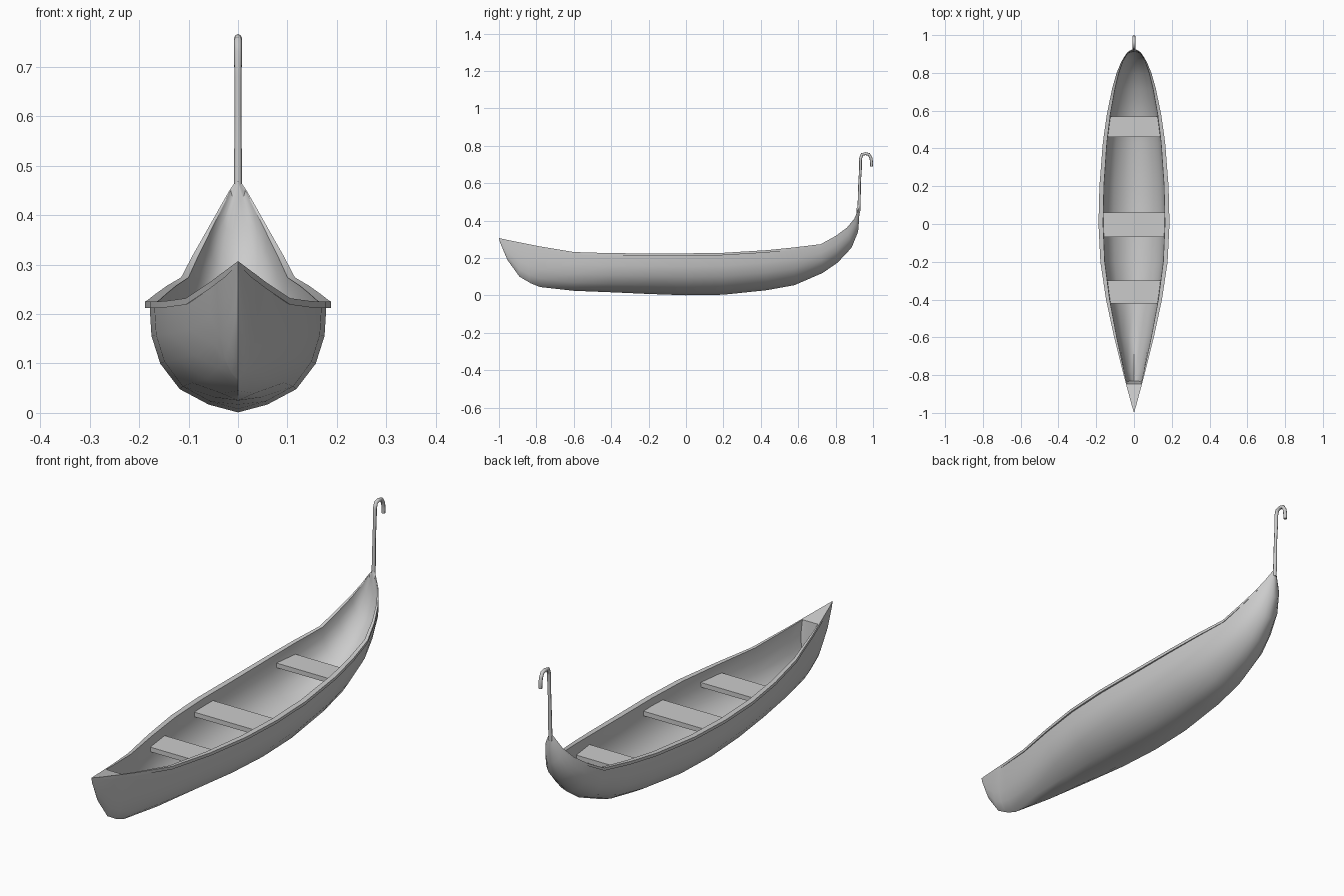
import bpy, bmesh

if "Cube" in bpy.data.objects:
    bpy.data.objects.remove(bpy.data.objects["Cube"])

# Hull stations: gunwale y, half width, gunwale z, keel y, keel z
STATIONS = [
    (-1.00, 0.000, 0.307, -0.995, 0.285), (-0.96, 0.012, 0.298, -0.955, 0.19),
    (-0.90, 0.028, 0.286, -0.89, 0.10), (-0.846, 0.043, 0.275, -0.835, 0.068),
    (-0.84, 0.044, 0.274, -0.83, 0.065), (-0.78, 0.060, 0.262, -0.78, 0.045),
    (-0.60, 0.105, 0.232, -0.60, 0.025), (-0.40, 0.148, 0.226, -0.40, 0.017),
    (-0.20, 0.178, 0.225, -0.20, 0.008), (0.00, 0.188, 0.225, 0.00, 0.001),
    (0.20, 0.183, 0.228, 0.20, 0.004), (0.43, 0.165, 0.242, 0.43, 0.028),
    (0.58, 0.144, 0.257, 0.58, 0.055), (0.72, 0.115, 0.274, 0.73, 0.12),
    (0.80, 0.092, 0.318, 0.81, 0.175), (0.86, 0.067, 0.362, 0.885, 0.255),
    (0.90, 0.040, 0.410, 0.92, 0.34), (0.917, 0.016, 0.452, 0.926, 0.41),
    (0.925, 0.000, 0.475, 0.927, 0.46),
]
# Cross-section from keel to gunwale, as fractions of half width and height
SECTION = [(0, 0), (.33, .07), (.66, .21), (.88, .44), (.98, .69), (1, .95)]


def obj_from_bm(name, bm):
    bmesh.ops.recalc_face_normals(bm, faces=bm.faces)
    me = bpy.data.meshes.new(name)
    bm.to_mesh(me)
    bm.free()
    ob = bpy.data.objects.new(name, me)
    bpy.context.collection.objects.link(ob)
    return ob


def smooth(ob, angle=0.75):
    bpy.ops.object.select_all(action='DESELECT')
    ob.select_set(True)
    bpy.context.view_layer.objects.active = ob
    bpy.ops.object.shade_smooth_by_angle(angle=angle)


def half_section(ys, w, zs, yk, zk):
    h = zs - zk
    pts = [(w * .95 * a, yk + (ys - yk) * b, zk + h * b) for a, b in SECTION]
    # gunwale lip
    lip = min(.013, h * .05 + .004)
    pts += [(w, ys, zs - lip), (w, ys, zs), (w * .87, ys, zs)]
    # inner skin, closed over by a small deck at the bow
    if ys < -.842:
        pts += [(w * .87 * a, ys, zs) for a, b in reversed(SECTION)]
    else:
        t = min(.02, h * .5)
        yi = yk - .015 if yk > .7 else yk
        pts += [(w * .87 * a, yi + (ys - yi) * b, zk + t + (h - t) * b)
                for a, b in reversed(SECTION)]
    return pts


# Hull: lofted half, mirrored
bm = bmesh.new()
rows = [[bm.verts.new(p) for p in half_section(*s)] for s in STATIONS]
for r0, r1 in zip(rows, rows[1:]):
    for i in range(len(r0) - 1):
        bm.faces.new((r0[i], r0[i + 1], r1[i + 1], r1[i]))
bmesh.ops.remove_doubles(bm, verts=bm.verts, dist=1e-5)
geom = bm.verts[:] + bm.edges[:] + bm.faces[:]
bmesh.ops.mirror(bm, geom=geom, axis='X', merge_dist=1e-5)
bmesh.ops.remove_doubles(bm, verts=bm.verts, dist=1e-5)
smooth(obj_from_bm("hull", bm))


def half_width(y):
    for a, b in zip(STATIONS, STATIONS[1:]):
        if a[0] <= y <= b[0]:
            return a[1] + (b[1] - a[1]) * (y - a[0]) / (b[0] - a[0])


# Seats: planks following the hull width
for name, y0, y1, z in [("front_seat", -.42, -.30, .185),
                        ("middle_seat", -.07, .06, .193),
                        ("rear_seat", .46, .57, .208)]:
    bm = bmesh.new()
    bmesh.ops.create_cube(bm, size=1)
    for v in bm.verts:
        y = y0 if v.co.y < 0 else y1
        v.co = ((1 if v.co.x > 0 else -1) * half_width(y) * .9, y,
                z if v.co.z > 0 else z - .02)
    obj_from_bm(name, bm)

# Stern post with hooked top
cu = bpy.data.curves.new("stern_hook", 'CURVE')
cu.dimensions = '3D'
cu.bevel_depth = .008
cu.bevel_resolution = 2
cu.use_fill_caps = True
path = [(.923, .44, 1), (.926, .50, 1), (.928, .60, .85), (.933, .68, .9),
        (.933, .73, 1), (.941, .754, 1), (.960, .758, 1), (.978, .754, 1),
        (.989, .735, 1), (.992, .71, 1), (.992, .69, .9)]
sp = cu.splines.new('POLY')
sp.points.add(len(path) - 1)
for p, (y, z, r) in zip(sp.points, path):
    p.co = (0, y, z, 1)
    p.radius = r
hook = bpy.data.objects.new("stern_hook", cu)
bpy.context.collection.objects.link(hook)
sp.use_smooth = True
